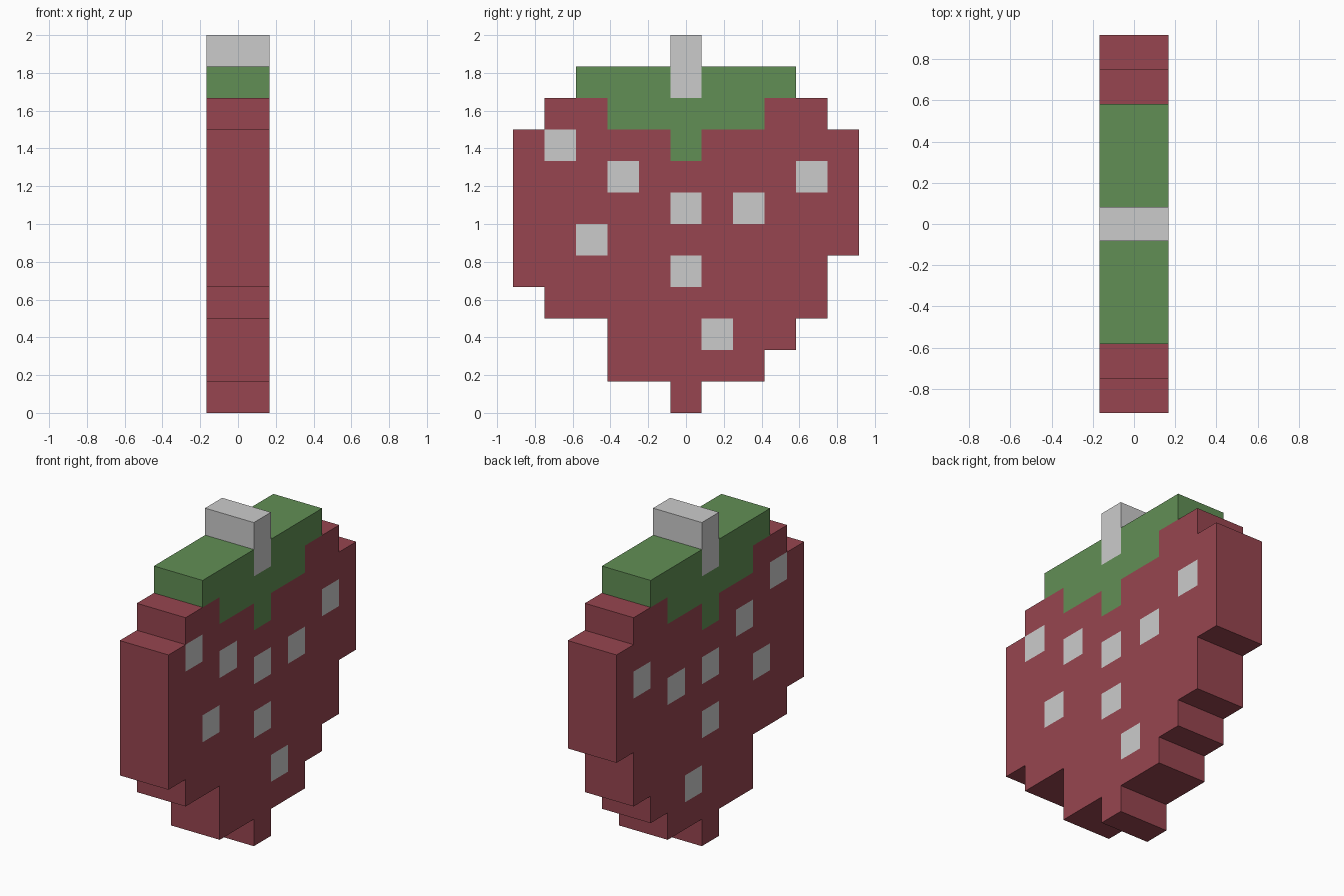
import bpy
import bmesh

if "Cube" in bpy.data.objects:
    bpy.data.objects.remove(bpy.data.objects["Cube"])

U = 1 / 6          # size of one pixel block
DEPTH = 2 * U      # thickness of the slab along x


def material(name, rgb):
    m = bpy.data.materials.new(name)
    m.diffuse_color = (*rgb, 1)
    m.use_nodes = True
    m.node_tree.nodes["Principled BSDF"].inputs["Base Color"].default_value = m.diffuse_color
    return m


def span(row, first, last):
    return {(c, row) for c in range(first, last + 1)}


def slab(name, cells, mat=None):
    """Sheet of square cells in the y-z plane, thickened along x."""
    bm = bmesh.new()
    for c, r in sorted(cells):
        corners = ((-.5, 0), (.5, 0), (.5, 1), (-.5, 1))
        bm.faces.new([bm.verts.new((0, (c + dy) * U, (r + dz) * U))
                      for dy, dz in corners])
    bmesh.ops.remove_doubles(bm, verts=bm.verts, dist=U * 0.01)
    me = bpy.data.meshes.new(name)
    bm.to_mesh(me)
    bm.free()
    ob = bpy.data.objects.new(name, me)
    bpy.context.collection.objects.link(ob)
    if mat:
        me.materials.append(mat)
    mod = ob.modifiers.new("thickness", 'SOLIDIFY')
    mod.thickness = DEPTH
    mod.offset = 0
    return ob


red = material("berry_red", (0.31, 0.06, 0.079))
green = material("leaf_green", (0.121, 0.275, 0.091))

# Seeds run through the whole thickness
seeds = {(-4, 8), (-2, 7), (4, 7), (0, 6), (2, 6), (-3, 5), (0, 4), (1, 2)}

# Stem and leaf cap
stem = span(10, 0, 0) | span(11, 0, 0)
leaves = (span(10, -3, 3) | span(9, -2, 2) | span(8, 0, 0)) - stem

# Berry outline, first and last column for each row from the bottom
rows = [(0, 0), (-2, 2), (-2, 3), (-4, 4), (-5, 4),
        (-5, 5), (-5, 5), (-5, 5), (-5, 5), (-4, 4)]
berry = set().union(*(span(r, a, b) for r, (a, b) in enumerate(rows)))

slab("berry_body", berry - leaves - seeds, red)
slab("leaf_cap", leaves, green)
slab("stem", stem)
slab("seeds", seeds)
